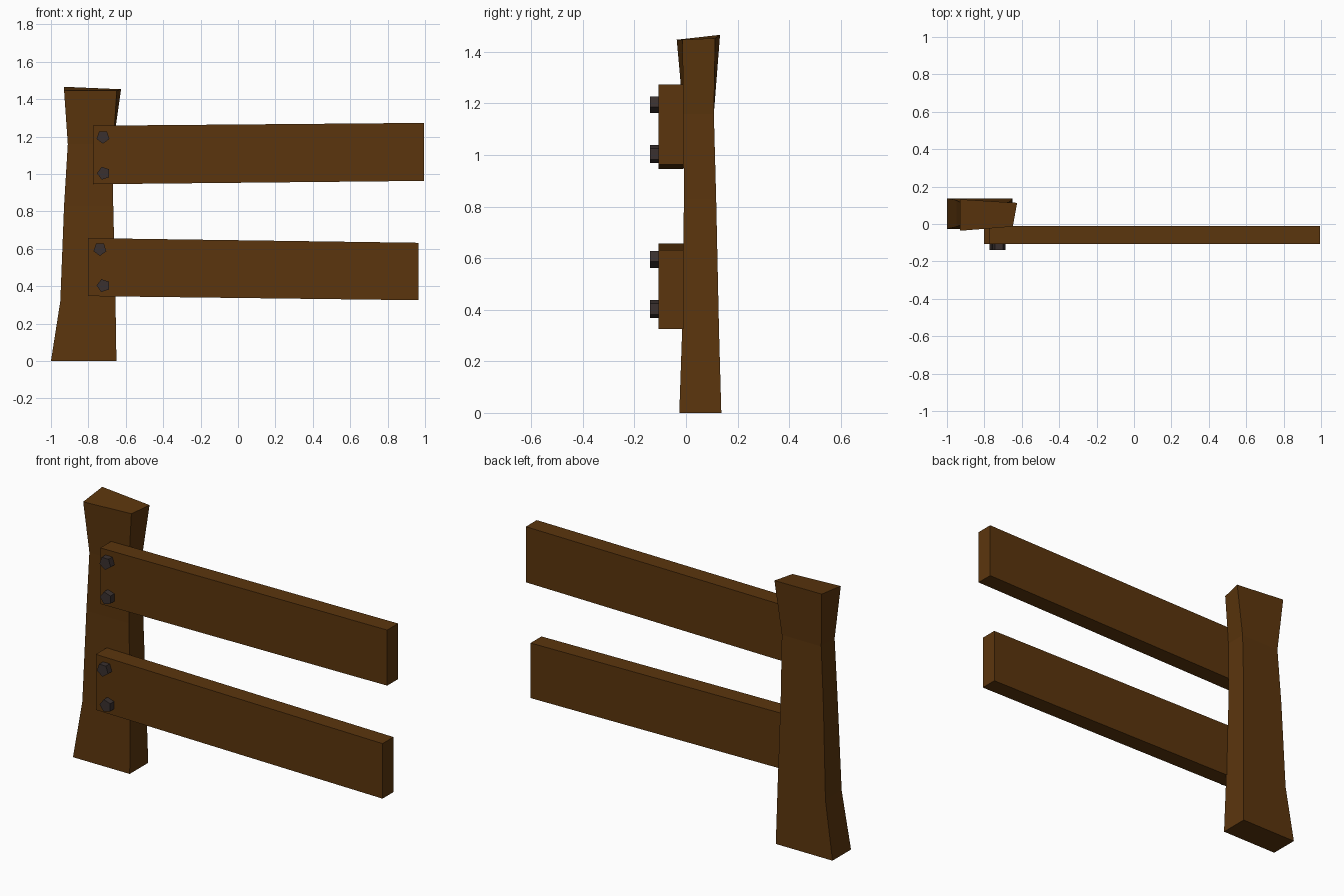
import bpy
import bmesh
from math import radians, cos, sin

if "Cube" in bpy.data.objects:
    bpy.data.objects.remove(bpy.data.objects["Cube"], do_unlink=True)


def material(name, rgb):
    mat = bpy.data.materials.new(name)
    mat.use_nodes = True
    mat.diffuse_color = (*rgb, 1)
    mat.node_tree.nodes["Principled BSDF"].inputs["Base Color"].default_value = (*rgb, 1)
    return mat


wood = material("brown wood", (0.105, 0.036, 0.004))
iron = material("dark iron", (0.042, 0.030, 0.028))


def loft(name, rings, mat):
    """Skin a closed solid through rings of equal point count."""
    bm = bmesh.new()
    loops = [[bm.verts.new(p) for p in ring] for ring in rings]
    n = len(loops[0])
    for a, b in zip(loops, loops[1:]):
        for i in range(n):
            j = (i + 1) % n
            bm.faces.new((a[i], a[j], b[j], b[i]))
    bm.faces.new(loops[0])
    bm.faces.new(loops[-1])
    bmesh.ops.recalc_face_normals(bm, faces=bm.faces)
    mesh = bpy.data.meshes.new(name)
    bm.to_mesh(mesh)
    bm.free()
    mesh.materials.append(mat)
    obj = bpy.data.objects.new(name, mesh)
    bpy.context.collection.objects.link(obj)
    return obj


# Post: rectangular sections pinched in the middle, with a skewed top
sections = [(0, -1, -0.65, -0.026, 0.137),
            (0.32, -0.95, -0.655, -0.015, 0.128),
            (0.83, -0.93, -0.667, -0.008, 0.117),
            (1.16, -0.91, -0.667, -0.010, 0.108)]
rings = [[(l, f, z), (r, f, z), (r, b, z), (l, b, z)] for z, l, r, f, b in sections]
rings.append([(-0.93, -0.036, 1.447), (-0.648, -0.014, 1.447),
              (-0.625, 0.113, 1.453), (-0.93, 0.132, 1.466)])
loft("post", rings, wood)


# Rails: long boards, each tilted slightly
def rail(name, start, end):
    ends = []
    for x, low, high in (start, end):
        ends.append([(x, -0.106, low), (x, -0.010, low), (x, -0.010, high), (x, -0.106, high)])
    loft(name, ends, wood)


rail("upper_rail", (-0.775, 0.945, 1.258), (0.995, 0.963, 1.273))
rail("lower_rail", (-0.803, 0.347, 0.657), (0.966, 0.325, 0.632))


# Bolts: five-sided heads on the front of the rails
def bolt(name, x, z, turn):
    angles = [radians(turn + 72 * i) for i in range(5)]
    loft(name, [[(x + 0.036 * cos(a), y, z + 0.036 * sin(a)) for a in angles]
                for y in (-0.10, -0.140)], iron)


bolt("upper_rail_top_bolt", -0.722, 1.198, -90)
bolt("upper_rail_bottom_bolt", -0.718, 1.004, 180)
bolt("lower_rail_top_bolt", -0.738, 0.598, -90)
bolt("lower_rail_bottom_bolt", -0.720, 0.403, 180)
